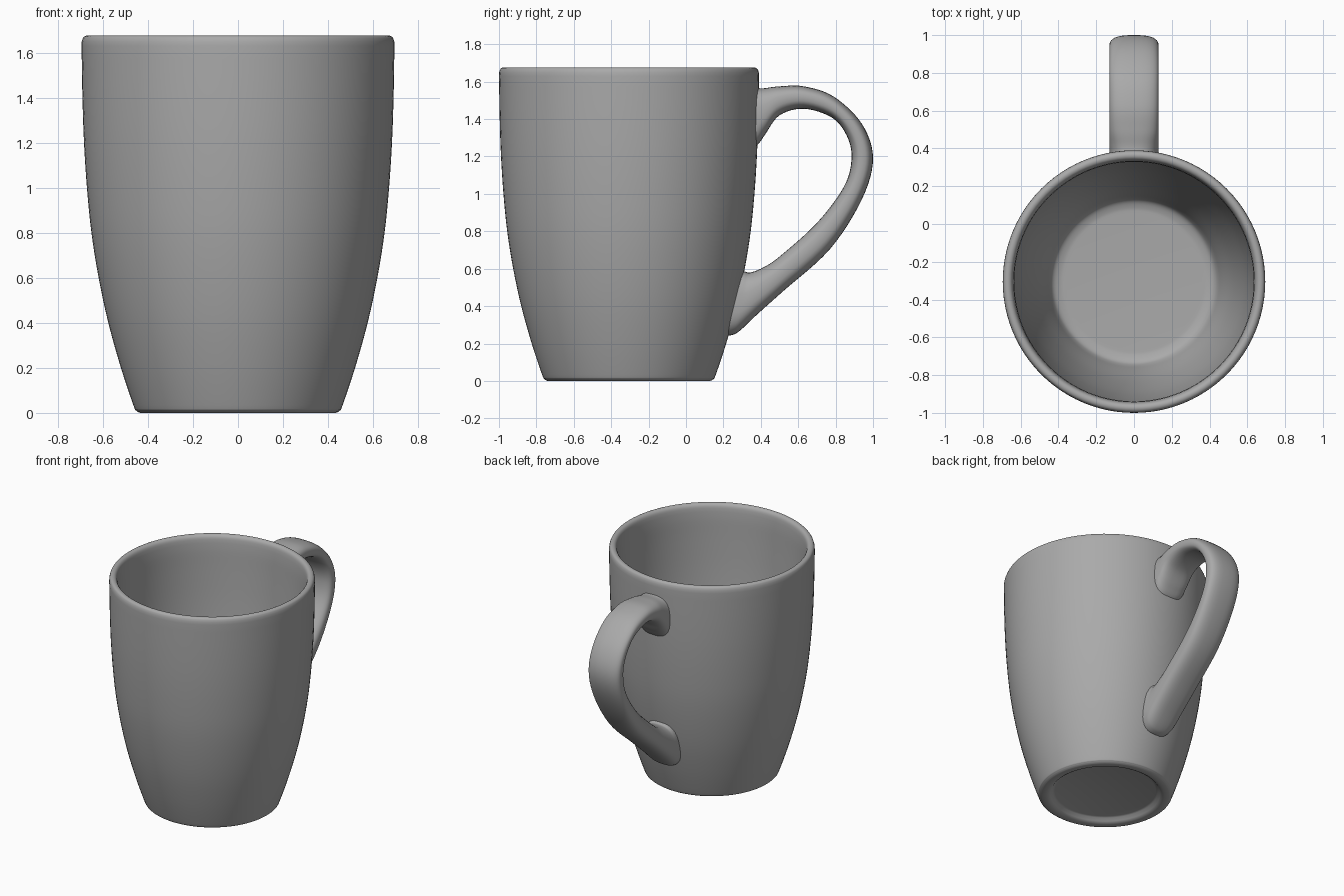
import bpy
import bmesh
import math
from mathutils import Vector

cube = bpy.data.objects.get("Cube")
if cube:
    bpy.data.objects.remove(cube, do_unlink=True)

CENTRE_Y = -0.305
SEGMENTS = 96

glaze = bpy.data.materials.new("grey glaze")
glaze.use_nodes = True
GREY = (0.40, 0.40, 0.40, 1)
glaze.diffuse_color = GREY
glaze.node_tree.nodes["Principled BSDF"].inputs["Base Color"].default_value = GREY


def smooth_path(points, steps):
    """Catmull-Rom curve through the points."""
    p = [Vector(q) for q in points]
    p = [2 * p[0] - p[1]] + p + [2 * p[-1] - p[-2]]
    out = []
    for a, b, c, d in zip(p, p[1:], p[2:], p[3:]):
        for i in range(steps):
            t = i / steps
            out.append(0.5 * (2 * b + (c - a) * t + (2 * a - 5 * b + 4 * c - d) * t ** 2
                              + (3 * b - a - 3 * c + d) * t ** 3))
    return out + [p[-2]]


def finish(name, bm, angle):
    bmesh.ops.remove_doubles(bm, verts=bm.verts, dist=1e-5)
    bmesh.ops.recalc_face_normals(bm, faces=bm.faces)
    mesh = bpy.data.meshes.new(name)
    bm.to_mesh(mesh)
    bm.free()
    mesh.materials.append(glaze)
    obj = bpy.data.objects.new(name, mesh)
    bpy.context.collection.objects.link(obj)
    bpy.ops.object.select_all(action="DESELECT")
    obj.select_set(True)
    bpy.context.view_layer.objects.active = obj
    bpy.ops.object.shade_smooth_by_angle(angle=math.radians(angle))
    return obj


# Cup: one closed profile (radius, height) turned about the vertical axis
underside = [(0, 0.035), (0.345, 0.035), (0.36, 0.03), (0.375, 0.012), (0.39, 0.003), (0.405, 0)]
outer_wall = smooth_path([(0.435, 0), (0.452, 0.01), (0.465, 0.035), (0.52, 0.2), (0.576, 0.4),
                          (0.619, 0.6), (0.651, 0.8), (0.671, 1.0), (0.684, 1.2),
                          (0.691, 1.4), (0.695, 1.63)], 4)
rim = smooth_path([(0.694, 1.65), (0.687, 1.668), (0.672, 1.676), (0.655, 1.672), (0.643, 1.655),
                   (0.637, 1.62)], 3)
inner_wall = smooth_path([(0.634, 1.55), (0.631, 1.4), (0.624, 1.2), (0.611, 1.0), (0.591, 0.8),
                          (0.559, 0.6), (0.516, 0.4), (0.464, 0.22), (0.444, 0.155),
                          (0.425, 0.125), (0.39, 0.11), (0.36, 0.107)], 4)
profile = underside + outer_wall + rim + inner_wall + [(0, 0.107)]

bm = bmesh.new()
verts = [bm.verts.new((r, CENTRE_Y, z)) for r, z in profile]
edges = [bm.edges.new(pair) for pair in zip(verts, verts[1:])]
bmesh.ops.spin(bm, geom=verts + edges, cent=(0, CENTRE_Y, 0), axis=(0, 0, 1),
               angle=math.tau, steps=SEGMENTS, use_merge=True)
finish("cup", bm, 40)

# Handle: rounded cross-sections spanning matching outer and inner (y, z) outlines
outer = [(0.355, 1.57), (0.39, 1.565), (0.42, 1.565), (0.50, 1.575), (0.63, 1.575), (0.79, 1.52),
         (0.94, 1.375), (1.0, 1.19), (0.94, 0.97), (0.77, 0.705), (0.52, 0.48), (0.38, 0.355),
         (0.29, 0.27), (0.245, 0.245), (0.195, 0.24)]
inner = [(0.355, 1.24), (0.39, 1.27), (0.425, 1.32), (0.50, 1.42), (0.63, 1.455), (0.78, 1.408),
         (0.86, 1.31), (0.885, 1.19), (0.845, 1.04), (0.70, 0.845), (0.50, 0.665), (0.41, 0.605),
         (0.345, 0.58), (0.315, 0.585), (0.27, 0.60)]
HALF_WIDTH = 0.13
ROUNDNESS = 2 / 2.7
SIDES = 32


def rounded(value):
    return math.copysign(abs(value) ** ROUNDNESS, value)


bm = bmesh.new()
rings = []
for o, i in zip(smooth_path(outer, 6), smooth_path(inner, 6)):
    mid, half = (o + i) / 2, (o - i) / 2
    ring = []
    for k in range(SIDES):
        a = math.tau * k / SIDES
        q = mid + half * rounded(math.sin(a))
        ring.append(bm.verts.new((HALF_WIDTH * rounded(math.cos(a)), q.x, q.y)))
    rings.append(ring)
for r0, r1 in zip(rings, rings[1:]):
    for k in range(SIDES):
        n = (k + 1) % SIDES
        bm.faces.new((r0[k], r0[n], r1[n], r1[k]))
bm.faces.new(rings[0])
bm.faces.new(rings[-1])
finish("handle", bm, 50)
